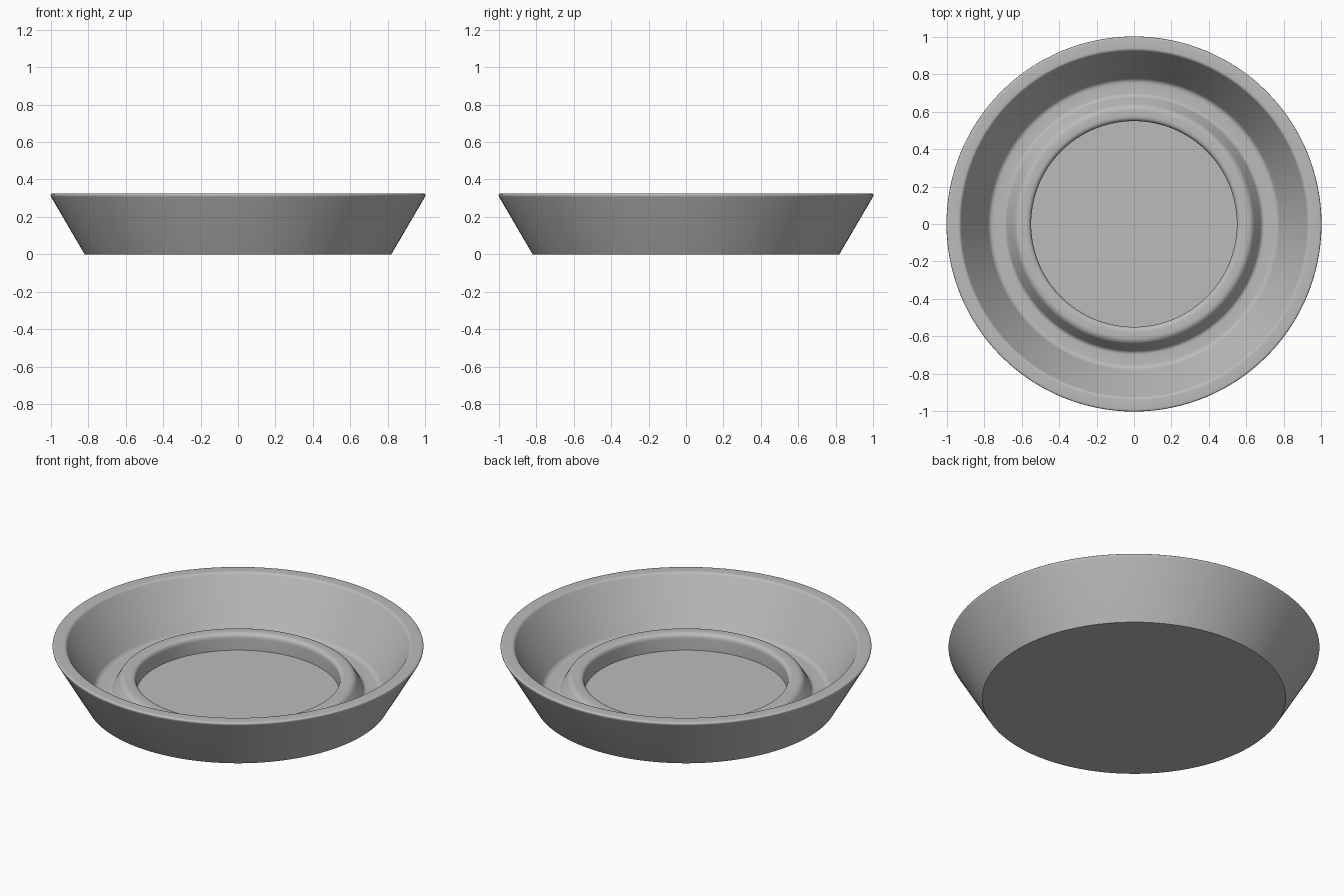
import bpy
import bmesh
import math
from mathutils import Matrix, Vector

cube = bpy.data.objects.get("Cube")
if cube:
    bpy.data.objects.remove(cube, do_unlink=True)

SEGMENTS = 128


def make_material(name, value):
    mat = bpy.data.materials.new(name)
    mat.use_nodes = True
    colour = (value, value, value, 1)
    mat.diffuse_color = colour
    mat.node_tree.nodes["Principled BSDF"].inputs["Base Color"].default_value = colour
    return mat


def rounded(points, steps=6):
    """Round every (radius, height, fillet) corner of a profile."""
    out = []
    for i, (r, z, fillet) in enumerate(points):
        corner = Vector((r, z))
        if not fillet:
            out.append(corner)
            continue
        a = corner + (Vector(points[i - 1][:2]) - corner).normalized() * fillet
        b = corner + (Vector(points[i + 1][:2]) - corner).normalized() * fillet
        for s in range(steps + 1):
            t = s / steps
            out.append(a * (1 - t) ** 2 + corner * 2 * t * (1 - t) + b * t ** 2)
    return out


def lathe(name, profile, mat):
    bm = bmesh.new()
    verts = [bm.verts.new((p.x, 0, p.y)) for p in profile]
    edges = [bm.edges.new(pair) for pair in zip(verts, verts[1:])]
    bmesh.ops.spin(bm, geom=verts + edges, cent=(0, 0, 0), axis=(0, 0, 1),
                   angle=math.tau, steps=SEGMENTS, use_duplicate=False)
    bmesh.ops.remove_doubles(bm, verts=bm.verts, dist=0.0005)
    bmesh.ops.recalc_face_normals(bm, faces=bm.faces)
    mesh = bpy.data.meshes.new(name)
    bm.to_mesh(mesh)
    bm.free()
    mesh.materials.append(mat)
    obj = bpy.data.objects.new(name, mesh)
    bpy.context.collection.objects.link(obj)
    bpy.ops.object.select_all(action="DESELECT")
    obj.select_set(True)
    bpy.context.view_layer.objects.active = obj
    bpy.ops.object.shade_smooth_by_angle(angle=math.radians(35))
    return obj


grey = make_material("plain grey", 0.5)

# Dish: base, flared wall, rounded rim, trough, raised ring and sunken centre
dish_profile = [
    (0, 0, 0),
    (0.82, 0, 0),
    (1.01, 0.325, 0.022),
    (0.93, 0.325, 0.012),
    (0.77, 0.045, 0.02),
    (0.685, 0.045, 0.015),
    (0.63, 0.135, 0.025),
    (0.55, 0.135, 0.03),
    (0.55, 0.036, 0),
    (0, 0.036, 0),
]
lathe("dish", rounded(dish_profile), grey)
